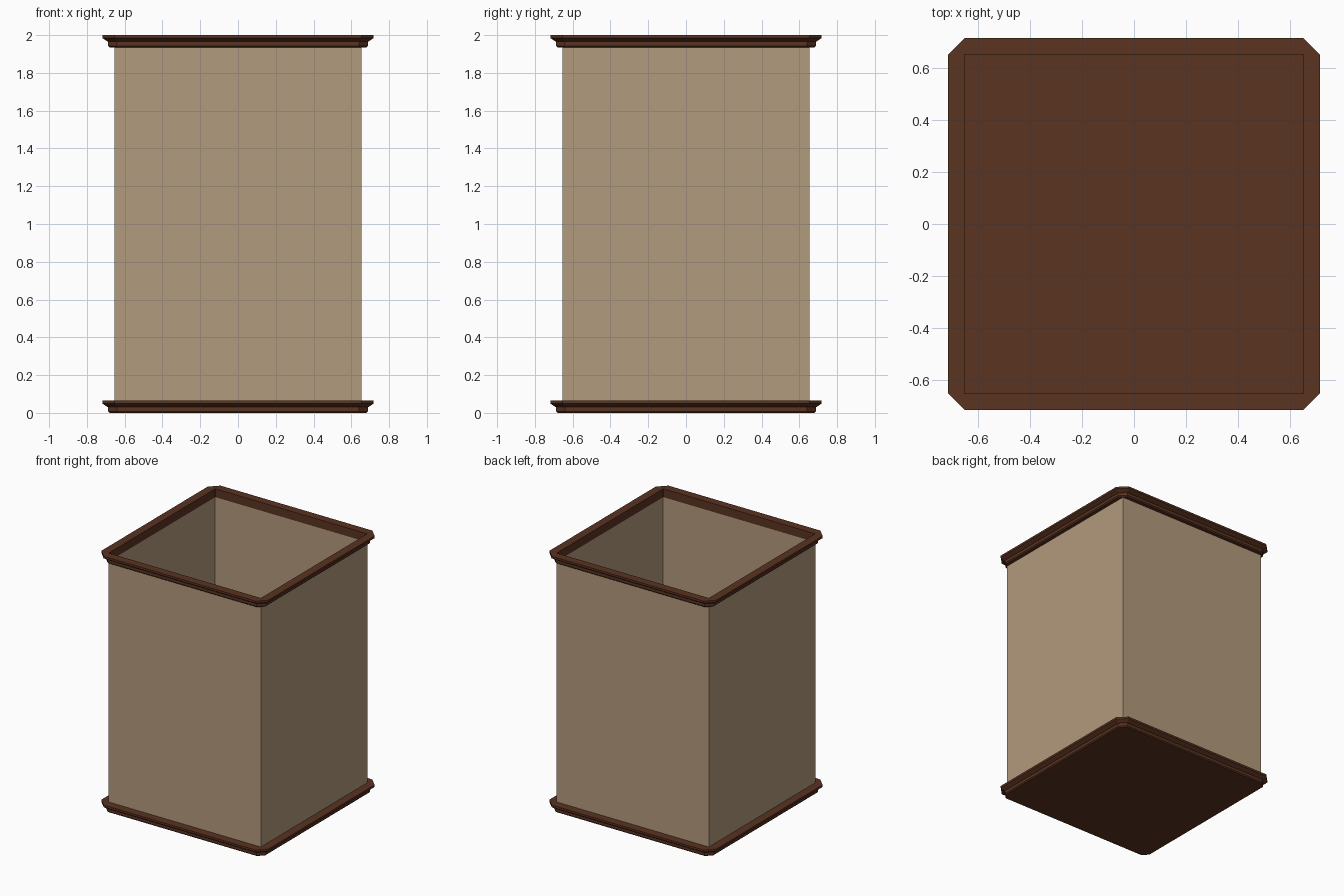
import bpy
import bmesh

cube = bpy.data.objects.get("Cube")
if cube:
    bpy.data.objects.remove(cube, do_unlink=True)


def material(name, rgb):
    m = bpy.data.materials.new(name)
    m.use_nodes = True
    m.diffuse_color = (*rgb, 1)
    m.node_tree.nodes["Principled BSDF"].inputs["Base Color"].default_value = (*rgb, 1)
    return m


TAN = material("tan panel", (0.45, 0.325, 0.205))
BROWN = material("dark brown wood", (0.102, 0.033, 0.015))

HALF = 0.655      # half width of the panels
CORNER = 0.065    # corner cut on the widest part of the moulding
# moulding section: half width and height, from bottom to top
SECTION = [(0.68, 0), (0.688, 0.008), (0.688, 0.03), (0.697, 0.035),
           (0.718, 0.049), (0.718, 0.065)]


def ring(bm, half, cut, z):
    """Square loop with cut corners."""
    a, b = half, half - cut
    pts = [(b, -a), (a, -b), (a, b), (b, a), (-b, a), (-a, b), (-a, -b), (-b, -a)]
    return [bm.verts.new((x, y, z)) for x, y in pts]


def bridge(bm, lower, upper):
    n = len(lower)
    for i in range(n):
        j = (i + 1) % n
        bm.faces.new((lower[i], lower[j], upper[j], upper[i]))


def finish(name, bm, mat):
    bmesh.ops.remove_doubles(bm, verts=bm.verts, dist=1e-5)
    bmesh.ops.recalc_face_normals(bm, faces=bm.faces)
    mesh = bpy.data.meshes.new(name)
    bm.to_mesh(mesh)
    bm.free()
    mesh.materials.append(mat)
    obj = bpy.data.objects.new(name, mesh)
    bpy.context.collection.objects.link(obj)
    return obj


def moulding(name, z0, solid):
    """Moulded square tray (solid) or open frame."""
    bm = bmesh.new()
    loops = [ring(bm, h, CORNER - (SECTION[-1][0] - h) * 0.6, z0 + z) for h, z in SECTION]
    for lower, upper in zip(loops, loops[1:]):
        bridge(bm, lower, upper)
    if solid:
        bm.faces.new(loops[0])
        bm.faces.new(loops[-1])
    else:
        # square opening flush with the panels; tiny cuts keep the loops matched
        low = ring(bm, HALF - 0.001, 0.0005, z0)
        high = ring(bm, HALF - 0.001, 0.0005, z0 + SECTION[-1][1])
        bridge(bm, loops[-1], high)
        bridge(bm, high, low)
        bridge(bm, low, loops[0])
    return finish(name, bm, BROWN)


moulding("base_moulding", 0, True)
moulding("top_rim", 2 - SECTION[-1][1], False)

# four thin panels forming an open box
bm = bmesh.new()
bmesh.ops.create_cube(bm, size=1)
for v in bm.verts:
    v.co = (v.co.x * 2 * HALF, v.co.y * 2 * HALF, 0.06 if v.co.z < 0 else 1.96)
bmesh.ops.delete(bm, geom=[f for f in bm.faces if abs(f.normal.z) > 0.5], context='FACES_ONLY')
finish("side_panels", bm, TAN)
